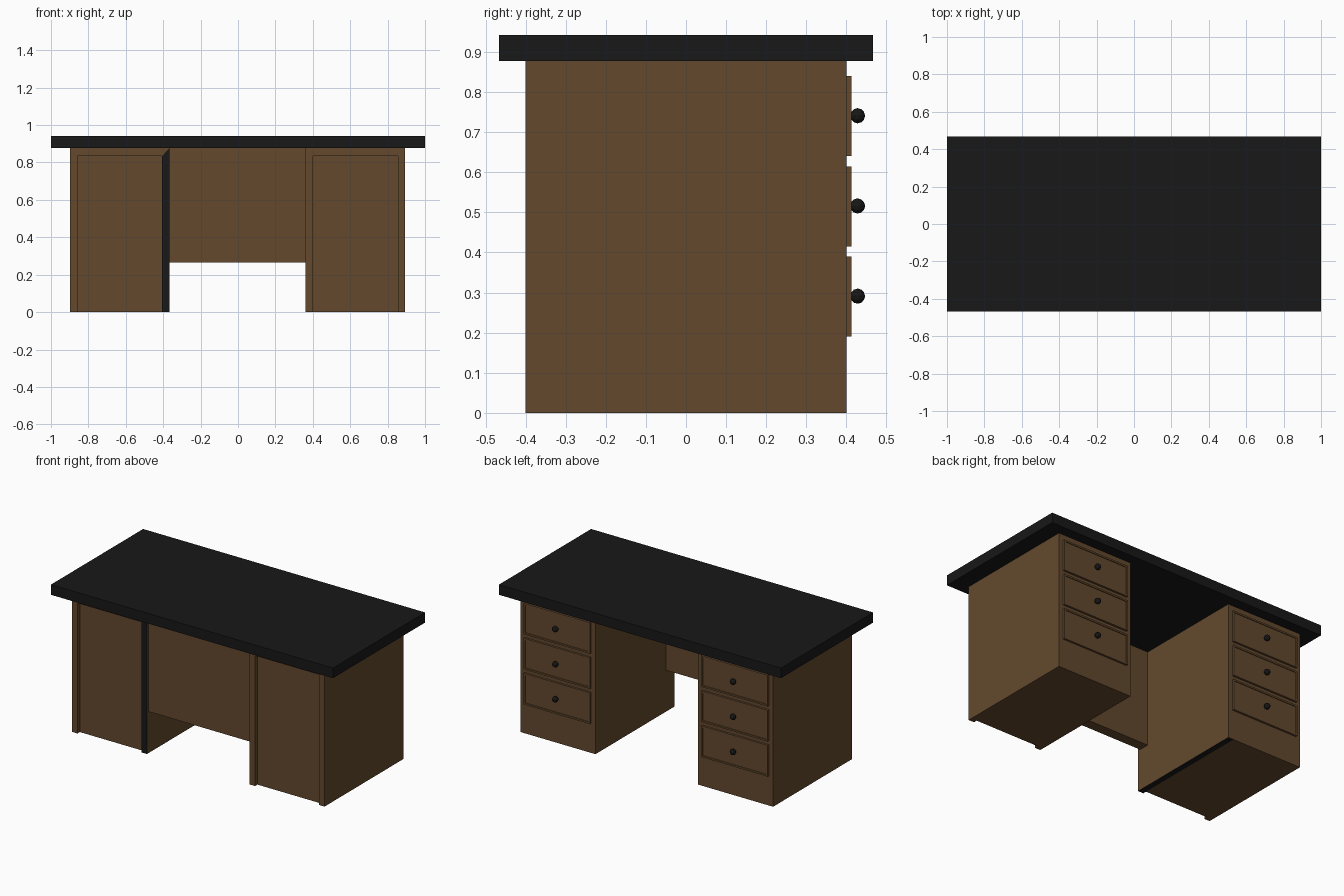
import bpy, bmesh
from mathutils import Matrix, Vector

if "Cube" in bpy.data.objects:
    bpy.data.objects.remove(bpy.data.objects["Cube"])


def material(name, color):
    m = bpy.data.materials.new(name)
    m.diffuse_color = (*color, 1)
    m.use_nodes = True
    m.node_tree.nodes["Principled BSDF"].inputs["Base Color"].default_value = m.diffuse_color
    return m


WOOD = material("brown_wood", (0.125, 0.066, 0.027))
BLACK = material("black", (0.009, 0.009, 0.009))


def finish(bm, name, mats):
    bmesh.ops.recalc_face_normals(bm, faces=bm.faces[:])
    me = bpy.data.meshes.new(name)
    bm.to_mesh(me)
    bm.free()
    for m in mats:
        me.materials.append(m)
    ob = bpy.data.objects.new(name, me)
    bpy.context.collection.objects.link(ob)
    return ob


def add_box(bm, x, y, z):
    size = Vector((x[1] - x[0], y[1] - y[0], z[1] - z[0]))
    mid = Vector((sum(x) / 2, sum(y) / 2, sum(z) / 2))
    mat = Matrix.Translation(mid) @ Matrix.Diagonal((*size, 1))
    bmesh.ops.create_cube(bm, size=1, matrix=mat)


def box(name, x, y, z, mat):
    bm = bmesh.new()
    add_box(bm, x, y, z)
    return finish(bm, name, [mat])


def prism(name, pts, y0, y1, mats):
    """Extrude an xz outline along y."""
    bm = bmesh.new()
    face = bm.faces.new([bm.verts.new((x, y0, z)) for x, z in pts])
    ext = bmesh.ops.extrude_face_region(bm, geom=[face])["geom"]
    bmesh.ops.translate(bm, vec=(0, y1 - y0, 0),
                        verts=[v for v in ext if isinstance(v, bmesh.types.BMVert)])
    return finish(bm, name, mats)


TOP_Z, BODY_Z, FRONT, BACK = 0.942, 0.877, -0.4, 0.4
PANEL_Y, STILE, RAIL_Z = -0.376, 0.039, 0.835

# Desk top
box("desk_top", (-1, 1), (-0.467, 0.467), (BODY_Z, TOP_Z), BLACK)

# Panel between the pedestals
box("modesty_panel", (-0.368, 0.362), (-0.382, -0.315), (0.265, BODY_Z), WOOD)

for side, x0, x1 in (("left", -0.898, -0.366), ("right", 0.362, 0.894)):
    # Pedestal body, with the dark underside strip on the left one
    bm = bmesh.new()
    add_box(bm, (x0, x1), (PANEL_Y, BACK), (0, BODY_Z))
    if side == "left":
        bmesh.ops.bisect_plane(bm, geom=bm.verts[:] + bm.edges[:] + bm.faces[:],
                               plane_co=(x1 - STILE, 0, 0), plane_no=(1, 0, 0))
        for f in bm.faces:
            c = f.calc_center_median()
            if c.z < 0.01 and c.x > x1 - STILE:
                f.material_index = 1
    finish(bm, side + "_pedestal", [WOOD, BLACK])

    # Mitred front frame around the recessed panel
    a, b = x0 + STILE, x1 - STILE
    prism(side + "_frame_outer_stile", [(x0, 0), (a, 0), (a, RAIL_Z), (x0, BODY_Z)],
          FRONT, PANEL_Y, [WOOD])
    prism(side + "_frame_rail", [(x0, BODY_Z), (a, RAIL_Z), (b, RAIL_Z), (x1, BODY_Z)],
          FRONT, PANEL_Y, [WOOD])
    stile = prism(side + "_frame_inner_stile", [(b, 0), (x1, 0), (x1, BODY_Z), (b, RAIL_Z)],
                  FRONT, PANEL_Y, [WOOD, BLACK])
    if side == "left":
        for p in stile.data.polygons:
            p.material_index = 0 if p.normal.x > 0.9 else 1

    # Drawers with a shallow inset front, and faceted knobs
    for i, z in enumerate((0.19, 0.415, 0.64), 1):
        bm = bmesh.new()
        add_box(bm, (x0 + 0.03, x1 - 0.03), (BACK - 0.01, 0.413), (z, z + 0.2))
        bm.normal_update()
        front = [f for f in bm.faces if f.normal.y > 0.9]
        bmesh.ops.inset_region(bm, faces=front, thickness=0.015, depth=0)
        bmesh.ops.inset_region(bm, faces=front, thickness=0.001, depth=-0.004)
        finish(bm, f"{side}_drawer_{i}", [WOOD])

        bm = bmesh.new()
        bmesh.ops.create_icosphere(bm, subdivisions=2, radius=0.019,
                                   matrix=Matrix.Translation(((x0 + x1) / 2, 0.428, z + 0.101)))
        finish(bm, f"{side}_knob_{i}", [BLACK])
